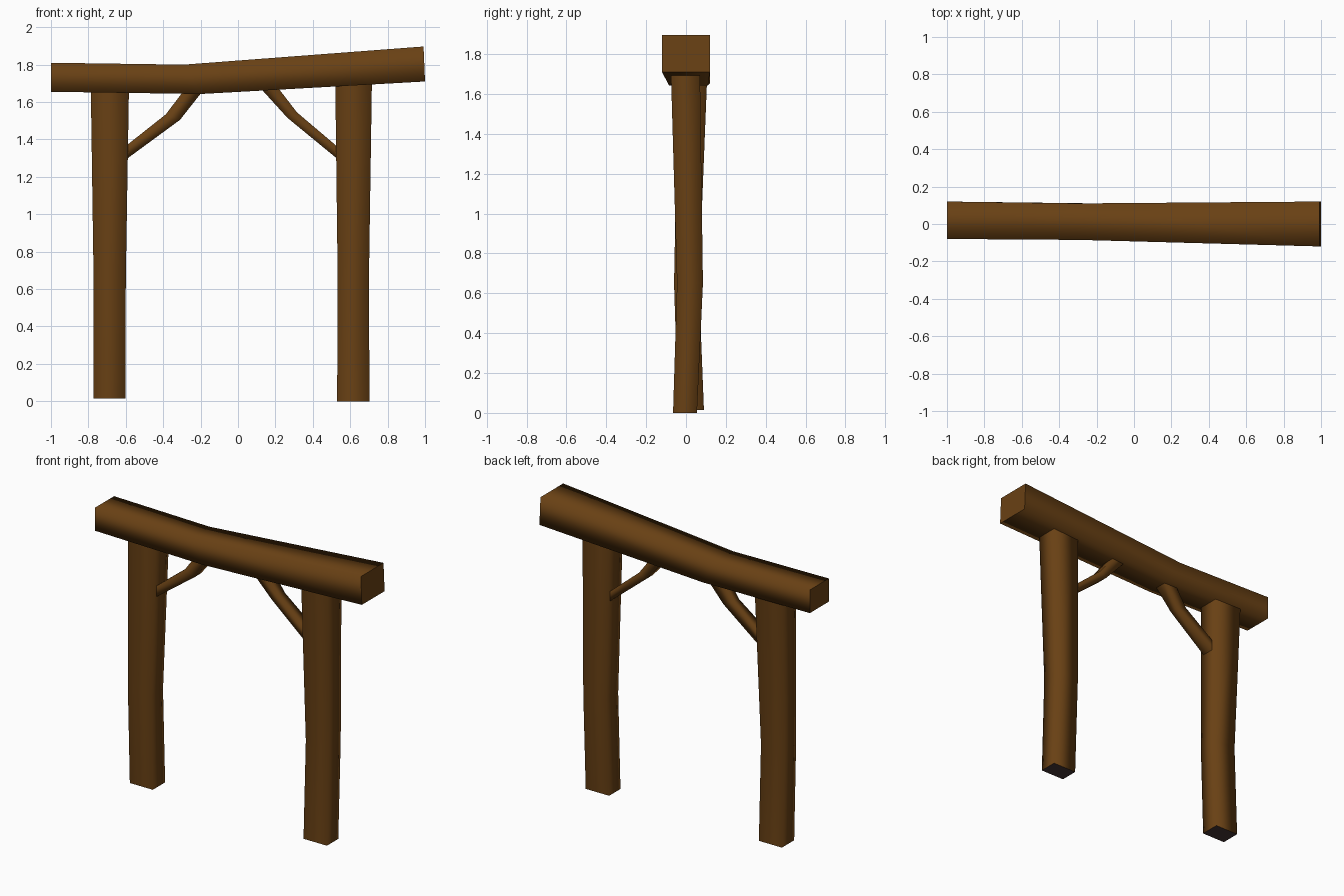
import bpy, bmesh

if "Cube" in bpy.data.objects:
    bpy.data.objects.remove(bpy.data.objects["Cube"])


def material(name, color):
    m = bpy.data.materials.new(name)
    m.diffuse_color = (*color, 1)
    m.use_nodes = True
    m.node_tree.nodes["Principled BSDF"].inputs["Base Color"].default_value = m.diffuse_color
    return m


wood = material("brown_wood", (0.14, 0.052, 0.007))
cut_end = material("dark_cut_end", (0.06, 0.035, 0.035))


def loft(name, rings, first_cap=0):
    """Skin four-cornered rings into one hewn timber with closed ends."""
    bm = bmesh.new()
    vs = [[bm.verts.new(p) for p in ring] for ring in rings]
    for a, b in zip(vs, vs[1:]):
        for i in range(4):
            j = (i + 1) % 4
            bm.faces.new((a[i], a[j], b[j], b[i])).smooth = True
    bm.faces.new(vs[0][::-1]).material_index = first_cap
    bm.faces.new(vs[-1])
    bmesh.ops.recalc_face_normals(bm, faces=bm.faces)
    me = bpy.data.meshes.new(name)
    bm.to_mesh(me)
    bm.free()
    me.materials.append(wood)
    me.materials.append(cut_end)
    ob = bpy.data.objects.new(name, me)
    bpy.context.collection.objects.link(ob)
    return ob


def post(name, sections):
    # each section: z, x range, y range
    loft(name, [[(x0, y0, z), (x1, y0, z), (x1, y1, z), (x0, y1, z)]
                for z, x0, x1, y0, y1 in sections], first_cap=1)


def brace(name, sections, y):
    # each section: upper point, lower point, half thickness
    loft(name, [[(ux, y - h, uz), (lx, y - h, lz), (lx, y + h, lz), (ux, y + h, uz)]
                for ux, uz, lx, lz, h in sections])


# Crooked top beam: top x, bottom x, y range, z range
beam = [(-1.0, -1.0, -0.08, 0.12, 1.655, 1.81),
        (-0.29, -0.2, -0.085, 0.11, 1.643, 1.80),
        (0.992, 1.0, -0.12, 0.12, 1.71, 1.897)]
loft("top_beam", [[(xb, y0, z0), (xb, y1, z0), (xt, y1, z1), (xt, y0, z1)]
                  for xt, xb, y0, y1, z0, z1 in beam])

# Posts, slightly bent at a third of their height
post("left_post", [(0.015, -0.772, -0.602, -0.04, 0.09),
                   (0.65, -0.772, -0.60, -0.06, 0.065),
                   (1.68, -0.787, -0.583, -0.04, 0.106)])
post("right_post", [(0.0, 0.53, 0.703, -0.065, 0.055),
                    (0.65, 0.533, 0.70, -0.045, 0.085),
                    (1.72, 0.52, 0.716, -0.076, 0.07)])

# Bent corner braces, ends set into post and beam
brace("left_brace", [(-0.61, 1.357, -0.61, 1.285, 0.042),
                     (-0.385, 1.535, -0.31, 1.505, 0.03),
                     (-0.287, 1.665, -0.18, 1.67, 0.042)], 0.02)
brace("right_brace", [(0.545, 1.35, 0.545, 1.285, 0.045),
                      (0.315, 1.545, 0.265, 1.515, 0.035),
                      (0.215, 1.675, 0.115, 1.68, 0.045)], 0.01)
